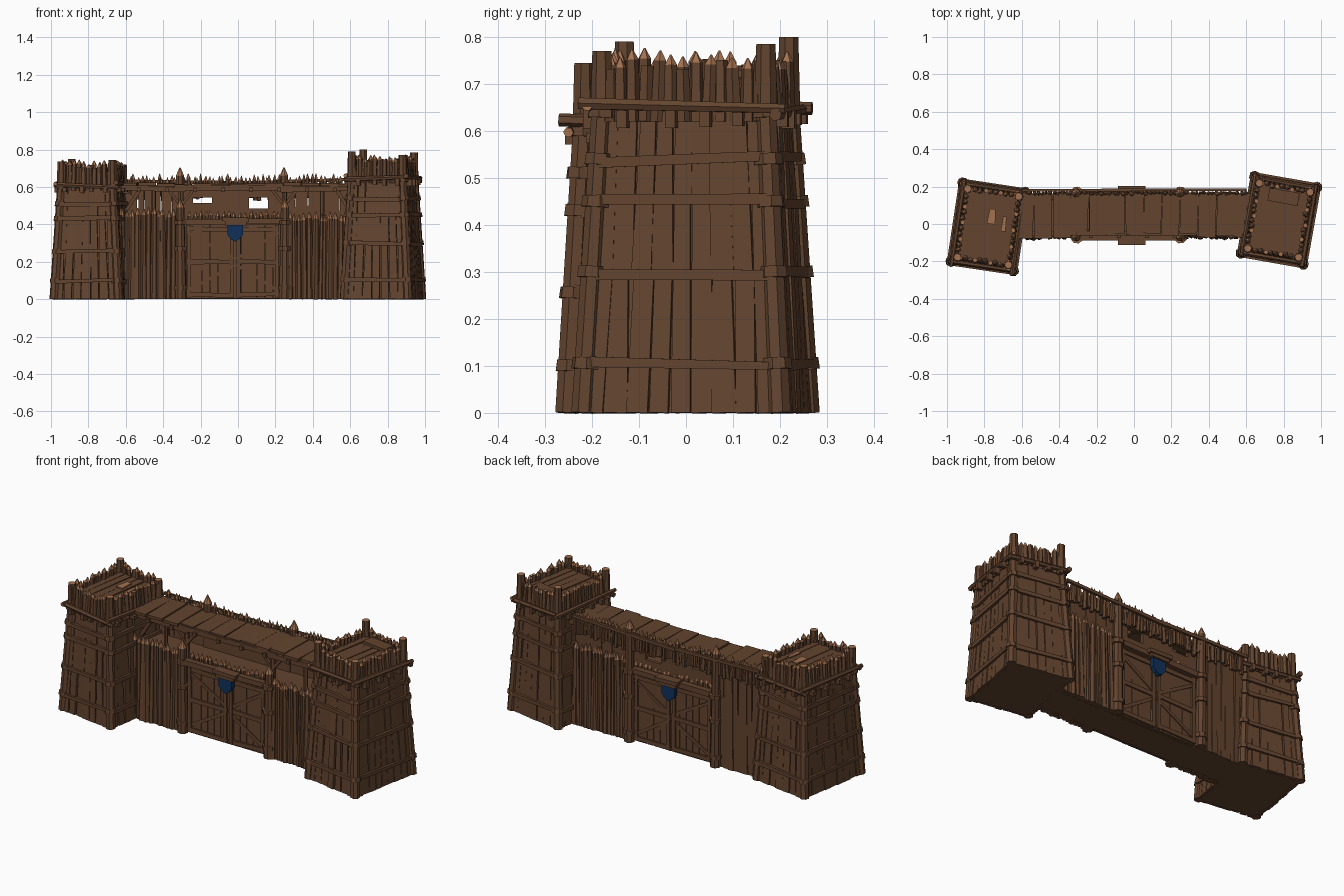
import bpy, bmesh, random
from mathutils import Vector, Matrix

random.seed(7)
if "Cube" in bpy.data.objects:
    bpy.data.objects.remove(bpy.data.objects["Cube"])


def material(name, rgb):
    m = bpy.data.materials.new(name)
    m.use_nodes = True
    m.diffuse_color = (*rgb, 1)
    bsdf = m.node_tree.nodes["Principled BSDF"]
    bsdf.inputs["Base Color"].default_value = (*rgb, 1)
    return m


MATS = [material("dark wood", (0.125, 0.058, 0.028)),
        material("cut wood", (0.36, 0.165, 0.08)),
        material("deep blue", (0.005, 0.03, 0.1))]
WOOD, CUT, BLUE = range(3)


def jit(a):
    return random.uniform(-a, a)


def finish(bm, name):
    bmesh.ops.recalc_face_normals(bm, faces=bm.faces)
    mesh = bpy.data.meshes.new(name)
    bm.to_mesh(mesh)
    bm.free()
    for m in MATS:
        mesh.materials.append(m)
    ob = bpy.data.objects.new(name, mesh)
    bpy.context.collection.objects.link(ob)


def loft(bm, rings, top=WOOD, last=WOOD):
    """Skin rings of points, cap both ends; the last band and cap take their own colours."""
    vs = [[bm.verts.new(p) for p in r] for r in rings]
    n = len(vs[0])
    bm.faces.new(vs[0])
    bm.faces.new(vs[-1]).material_index = top
    for k, (a, b) in enumerate(zip(vs, vs[1:])):
        for i in range(n):
            f = bm.faces.new((a[i], a[(i + 1) % n], b[(i + 1) % n], b[i]))
            f.material_index = last if k == len(vs) - 2 else WOOD


def beam(bm, p, q, side, w0, w1, t, top=WOOD):
    """Flat timber from p to q: widths w0 and w1 along side, thickness t."""
    p, q = Vector(p), Vector(q)
    ax = (q - p).normalized()
    side = Vector(side)
    side = (side - ax * side.dot(ax)).normalized()
    nrm = ax.cross(side) * t / 2
    ring = lambda c, w: [c + side * w / 2 + nrm, c - side * w / 2 + nrm,
                         c - side * w / 2 - nrm, c + side * w / 2 - nrm]
    loft(bm, [ring(p, w0), ring(q, w1)], top)


def pole(bm, p, q, r0, r1, n=6, tip=0.0):
    """Round timber, with a sharpened pale point or a pale sawn end."""
    p, q = Vector(p), Vector(q)
    ax = (q - p).normalized()
    u = ax.orthogonal().normalized()
    turn = random.random()
    ring = lambda c, r: [c + Matrix.Rotation((i + turn) * 6.2832 / n, 3, ax) @ u * r
                         for i in range(n)]
    rings = [ring(p, r0), ring(q, r1)]
    if tip:
        rings.append(ring(q + ax * tip, r1 * 0.12))
    loft(bm, rings, CUT, CUT if tip else WOOD)


def box(bm, x0, x1, y0, y1, z0, z1):
    beam(bm, ((x0 + x1) / 2, (y0 + y1) / 2, z0), ((x0 + x1) / 2, (y0 + y1) / 2, z1),
         (1, 0, 0), x1 - x0, x1 - x0, y1 - y0)


def tower(name, cx, cy, angle, base, head, belts, ring_z, top_z, floor_z, post_tops):
    M = Matrix.Translation((cx, cy, 0)) @ Matrix.Rotation(angle, 4, "Z")
    signs = [(-1, -1), (1, -1), (1, 1), (-1, 1)]

    def corner(k, z, grow=0.0):
        f = min(z / ring_z, 1)
        hx, hy = (b + (h - b) * f + grow for b, h in zip(base, head))
        return M @ Vector((signs[k % 4][0] * hx, signs[k % 4][1] * hy, z))

    # Solid tapered body and its floor
    bm = bmesh.new()
    loft(bm, [[corner(k, z, -0.004) for k in range(4)] for z in (0, ring_z, floor_z)])
    for i in range(6):
        a = corner(0, floor_z).lerp(corner(1, floor_z), (i + .5) / 6)
        b = corner(3, floor_z).lerp(corner(2, floor_z), (i + .5) / 6)
        beam(bm, a, b, (1, 0, 0), .044, .04, .008 + abs(jit(.006)))
    finish(bm, name + "_body")

    # Vertical cladding planks
    bm, rail, fence = bmesh.new(), bmesh.new(), bmesh.new()
    for k in range(4):
        out = (corner(k + 1, 0) - corner(k, 0)).cross(Vector((0, 0, 1))).normalized()
        along = (corner(k + 1, 0) - corner(k, 0)).normalized()
        n = 9 if k % 2 else 7
        on = lambda t, z, off: corner(k, z).lerp(corner(k + 1, z), t) + out * off
        for i in range(n):
            t = (i + .5) / n
            split = random.choice(belts[1:3])
            for z0, z1 in ((0, split), (split, ring_z)):
                beam(bm, on(t, z0, .004 + jit(.004)), on(t + jit(.012), z1, .003 + jit(.005)),
                     along, .046 + jit(.007), .038 + jit(.008), .016)
        # Horizontal belts, sagging a little
        for z in belts:
            beam(rail, on(.01, z + jit(.008), .013), on(.99, z + jit(.008), .013),
                 (0, 0, 1), .024 + jit(.005), .02 + jit(.005), .022)
        # Upper ring of logs with overhanging ends, and pegs below it
        zr = ring_z + (.006 if k % 2 else -.006)
        pole(rail, on(-.13, zr + jit(.01), .026), on(1.13, zr + jit(.01), .026), .014, .011)
        for t in (.12, .42, .63, .88):
            p = on(t + jit(.06), ring_z - .025, 0)
            beam(rail, p, p + out * .042, along, .022, .022, .03 + jit(.01))
        # Battlement of stakes
        n = 13 if k % 2 else 10
        for i in range(n):
            t = (i + .5) / n
            pole(fence, on(t, ring_z - .03, .004), on(t + jit(.012), top_z - .022 + jit(.012), jit(.006)),
                 .017, .014, 5, .022 if i % 3 else 0)
    # Corner posts with sawn tops and lashings at the belts
    for k in range(4):
        pole(bm, corner(k, 0), corner(k, ring_z), .026, .023, 7)
        pole(fence, corner(k, ring_z), corner(k, post_tops[k]), .025, .021, 7)
        for z in belts + [ring_z - .01]:
            pole(rail, corner(k, z - .012), corner(k, z + .012), .032, .03, 7)
    finish(bm, name + "_planks")
    finish(rail, name + "_belts")
    finish(fence, name + "_battlement")


tower("right_tower", -.78, -.015, -.15, (.172, .215), (.138, .185),
      [.1, .255, .43, .51], .61, .735, .675, [.735, .745, .72, .75])
tower("left_tower", .775, .02, -.175, (.172, .212), (.138, .177),
      [.105, .3, .45, .54], .65, .765, .705, [.79, .77, .785, .8])

# Wall core
bm = bmesh.new()
box(bm, -.66, .66, -.045, .135, 0, .42)
finish(bm, "wall_core")

# Low pointed palisades, front and back
bm = bmesh.new()
for y, spans in ((-.062, ((-.62, -.32, .465), (.275, .6, .445))), (.15, ((.28, .62, .465),))):
    for x0, x1, top in spans:
        x = x0
        while x < x1:
            r = random.uniform(.013, .02)
            pole(bm, (x, y + jit(.008), 0), (x + jit(.008), y + jit(.008), top - .02 + jit(.012)),
                 r * 1.1, r * .85, 6, .036)
            x += r * 1.6
finish(bm, "palisade")

# Tall plank wall at the back, reaching the walkway
bm = bmesh.new()
for i in range(11):
    x = -.61 + i * .03
    beam(bm, (x, .145 + jit(.006), 0), (x + jit(.006), .145, .6), (1, 0, 0), .034, .028, .03)
for i in range(11):
    x = .255 + i * .034
    beam(bm, (x, .135, .4), (x + jit(.005), .135, .6), (1, 0, 0), .036, .035, .016)
# Openings above the gate
for x0, x1, z1 in ((-.31, -.24, .6), (-.24, -.14, .515), (-.14, .06, .6), (.06, .16, .485), (.16, .25, .6)):
    box(bm, x0, x1, .122, .142, .41, z1)
box(bm, -.31, .26, .115, .15, .545, .6)
finish(bm, "back_wall")

# Walkway planks, edge beams and joists
bm = bmesh.new()
for i in range(13):
    x = -.585 + i * .0975
    y0 = -.07 if abs(x) > .3 else -.055
    z = .612 + jit(.004)
    beam(bm, (x + jit(.006), y0 + jit(.008), z), (x + jit(.006), .165, z + jit(.004)),
         (1, 0, 0), .094, .096, .016)
for x0, x1 in ((-.64, -.28), (-.34, .02), (-.02, .29), (.23, .64)):
    for y in (-.05, .15):
        beam(bm, (x0, y, .592 + jit(.008)), (x1, y, .592 + jit(.008)), (0, 0, 1), .03, .026, .024)
for i in range(8):
    x = -.53 + i * .15
    beam(bm, (x, -.075, .585), (x, .17, .585), (1, 0, 0), .02, .02, .022)
finish(bm, "walkway")

# Stake railing along the back of the walkway
bm = bmesh.new()
x = -.6
while x < .6:
    r = random.uniform(.009, .014)
    pole(bm, (x, .165, .535 + jit(.015)), (x + jit(.007), .165 + jit(.006), .635 + jit(.013)), r, r * .85, 5, .026)
    x += r * 1.9
beam(bm, (-.6, .18, .632), (-.02, .182, .622), (0, 0, 1), .016, .02, .014)
beam(bm, (-.06, .184, .618), (.6, .182, .64), (0, 0, 1), .02, .016, .014)
finish(bm, "railing")

# Gate posts, walkway supports and diagonal braces
bm = bmesh.new()
for x in (-.305, .248):
    for y, top in ((-.07, .49), (.165, .66)):
        pole(bm, (x, y, 0), (x + jit(.006), y, top), .03, .023, 8, .045)
        for z in (.06, .27, .41):
            pole(bm, (x, y, z - .012), (x, y, z + .012), .035, .035, 8)
    s = 1 if x > 0 else -1
    pole(bm, (x, -.03, .42), (x, -.03, .6), .016, .014)
    for dx in (.075, -.075):
        beam(bm, (x, -.035, .5), (x + dx, -.035, .595), (0, 1, 0), .018, .018, .016)
    beam(bm, (s * .6, -.03, .47), (s * .52, -.03, .595), (0, 1, 0), .018, .018, .018)
    pole(bm, (s * .45, -.02, .42), (s * .45, -.02, .6), .012, .012)
finish(bm, "gate_posts")

# Gate, emblem and lintel on both faces
for side, face, name in ((-1, -.052, "front"), (1, .142, "back")):
    Y = lambda d: face + side * d
    bm = bmesh.new()
    for i in range(12):
        x = -.256 + i * .042
        beam(bm, (x, Y(0), .004), (x, Y(jit(.002)), .4), (1, 0, 0), .04, .041, .022)
    for x0, x1 in ((-.275, -.021), (-.009, .22)):
        for z in (.025, .2, .375):
            beam(bm, (x0, Y(.014), z + jit(.005)), (x1, Y(.014), z + jit(.005)), (0, 0, 1), .026, .022, .012)
        for x in (x0 + .012, x1 - .012):
            beam(bm, (x, Y(.014), .01), (x, Y(.014), .395), (1, 0, 0), .022, .02, .014)
        a, b = (x0, x1) if x0 < -.1 else (x1, x0)
        beam(bm, (a, Y(.012), .36), (b, Y(.012), .215), (0, 0, 1), .018, .018, .01)
        beam(bm, (a, Y(.012), .04), (b, Y(.012), .185), (0, 0, 1), .018, .018, .01)
    finish(bm, name + "_gate")

    bm = bmesh.new()
    beam(bm, (-.33, Y(.02), .412), (.275, Y(.02), .418), (0, 0, 1), .032, .028, .034)
    beam(bm, (-.085, Y(.035), .428), (.06, Y(.035), .424), (0, 0, 1), .022, .022, .052)
    beam(bm, (-.07, Y(.035), .405), (.045, Y(.035), .405), (0, 0, 1), .02, .02, .04)
    for i in range(17):
        x = -.262 + i * .03
        pole(bm, (x, Y(-.005), .41), (x + jit(.006), Y(-.005), .443 + jit(.01)), .014, .012, 5, .025)
    finish(bm, name + "_lintel")

    bm = bmesh.new()
    outline = [(-.042, .4), (.042, .4), (.042, .345), (.024, .322), (0, .308), (-.024, .322), (-.042, .345)]
    loft(bm, [[(x - .015, Y(d), z) for x, z in outline] for d in (.02, .045)])
    for f in bm.faces:
        f.material_index = BLUE
    finish(bm, name + "_shield")

# Pale worn boards and a hatch on the tower floors
bm = bmesh.new()
for x, y, w in ((-.765, .04, .045), (-.7, .0, .025)):
    beam(bm, (x, y - .04, .688), (x + .01, y + .04, .688), (1, 0, 0), w, w * .7, .006)
for f in bm.faces:
    f.material_index = CUT
beam(bm, (.72, .16, .718), (.88, .13, .722), (0, 1, 0), .07, .07, .016)
finish(bm, "floor_boards")
